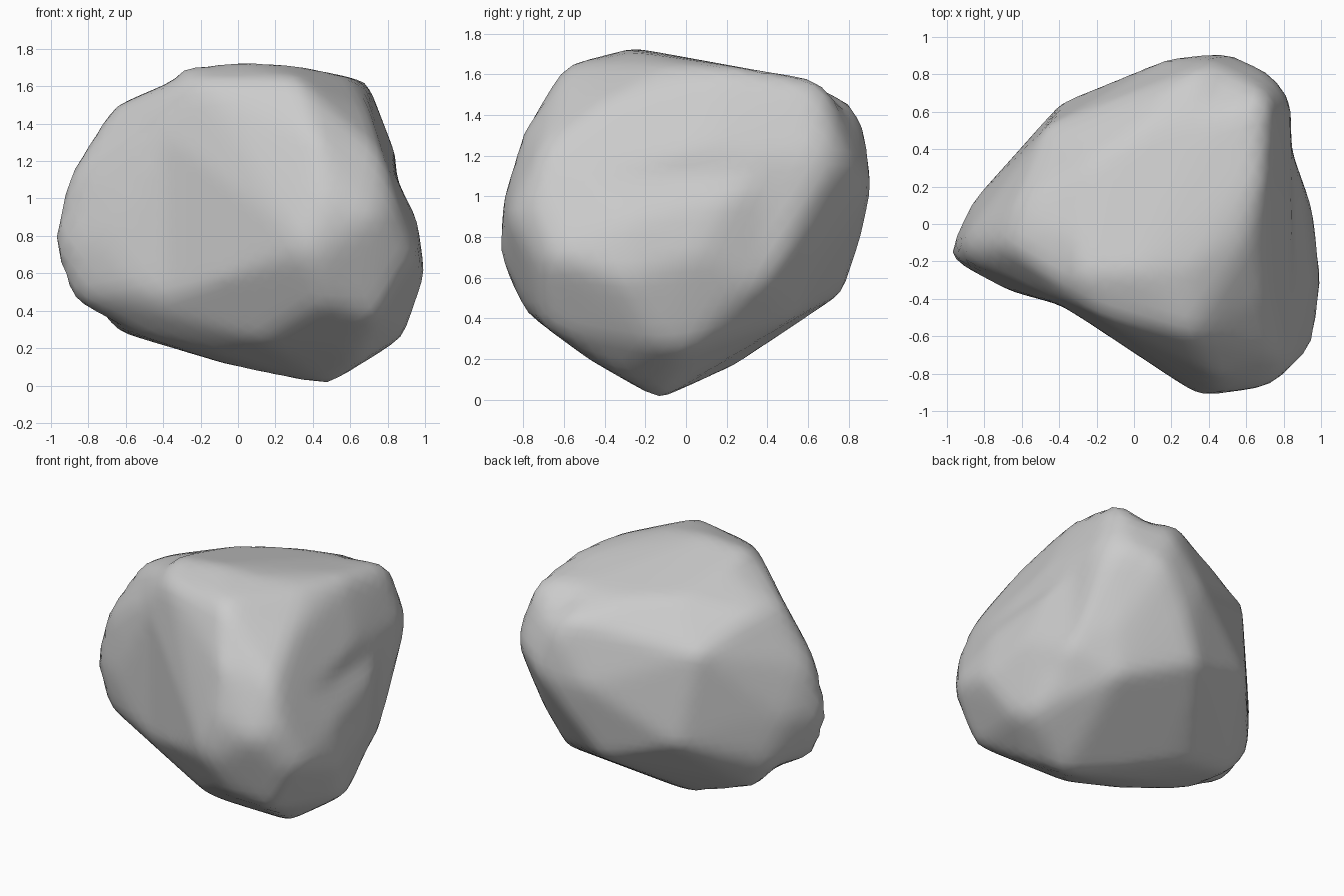
import bpy, bmesh
from math import radians, sin, cos
from mathutils import Vector
from mathutils.bvhtree import BVHTree

if "Cube" in bpy.data.objects:
    bpy.data.objects.remove(bpy.data.objects["Cube"])

MID = Vector((0, 0, .865))       # middle of the boulder's bounding box
CORE = Vector((.12, -.02, .87))  # point the surface is measured from

# Carving profiles, seen along six directions
FRONT = [(-.3, 1.7), (0, 1.73), (.31, 1.71), (.69, 1.63), (.84, 1.24), (.85, 1.1), (.96, .88),
         (1, .59), (.89, .26), (.48, 0), (-.05, .11), (-.65, .29), (-.88, .45), (-1, .76),
         (-.9, 1.12), (-.67, 1.49), (-.34, 1.63)]
SIDE = [(-.26, 1.73), (-.6, 1.64), (-.8, 1.32), (-.9, 1), (-.92, .69), (-.79, .42), (-.5, .2),
        (-.13, 0), (.22, .16), (.78, .53), (.86, .78), (.91, 1.03), (.88, 1.32), (.82, 1.45),
        (.66, 1.57), (.4, 1.61)]
TOP = [(-1, -.18), (-.87, .11), (-.61, .4), (-.39, .65), (.17, .88), (.51, .92), (.73, .81),
       (.84, .66), (.84, .4), (.96, .06), (1, -.31), (.96, -.64), (.73, -.87), (.35, -.92),
       (-.27, -.51), (-.4, -.43), (-.66, -.36)]
FRONT_RIGHT = [(-.92, .08), (-.82, -.22), (-.19, -.79), (.33, -.95), (.7, -.78), (.82, -.5),
               (.91, -.35), (1.04, .08), (1.07, .36), (.96, .7), (.33, .8), (.03, .81),
               (-.44, .75), (-.62, .69), (-.83, .4)]
BACK_LEFT = [(-1.07, .3), (-1.06, .14), (-.9, -.23), (-.76, -.47), (.04, -.77), (.43, -.74),
             (.58, -.6), (.82, -.53), (.92, -.28), (.83, .08), (.62, .46), (.45, .81),
             (.09, .99), (-.46, .88), (-.73, .76), (-.96, .57)]
BACK_RIGHT = [(-1.16, -.13), (-1.01, -.47), (-.44, -.7), (-.06, -.745), (.3, -.75), (.56, -.7),
              (.72, -.51), (.74, -.32), (.69, .43), (.28, .93), (.08, .95), (-.11, 1.09),
              (-.35, .99), (-.79, .59), (-1.04, .3), (-1.13, .08)]


def view(profile, azimuth, elevation, origin):
    """Place a profile in space: its right and up axes, and points around the core."""
    a, e = radians(azimuth), radians(elevation)
    right = Vector((cos(a), sin(a), 0))
    up = Vector((-sin(a) * sin(e), cos(a) * sin(e), cos(e)))
    c = CORE - origin
    pts = [(x - c.dot(right), y - c.dot(up)) for x, y in profile]
    return right, up, pts


ZERO = Vector((0, 0, 0))
VIEWS = [view(FRONT, 0, 0, ZERO), view(SIDE, 90, 0, ZERO), view(TOP, 0, 90, ZERO),
         view(FRONT_RIGHT, 35, 25, MID), view(BACK_LEFT, 215, 25, MID),
         view(BACK_RIGHT, 140, -30, MID)]


def reach(d, right, up, pts):
    """Distance from the core to the profile, in multiples of d."""
    qx, qy = d.dot(right), d.dot(up)
    for (ax, ay), (bx, by) in zip(pts, pts[1:] + pts[:1]):
        ex, ey = bx - ax, by - ay
        den = qx * ey - qy * ex
        if abs(den) < 1e-9:
            continue
        r = (ax * ey - ay * ex) / den
        u = (ax * qy - ay * qx) / den
        if r > 0 and -1e-6 <= u <= 1 + 1e-6:
            return r
    return 10


def touch_points():
    """Every profile corner, set at the middle of the depth the other profiles allow."""
    for w in VIEWS:
        right, up, pts = w
        depth = right.cross(up)
        others = [o for o in VIEWS if o is not w]
        for x, y in pts:
            line = [right * x + up * y + depth * (i * .02) for i in range(-65, 66)]
            room = [min(reach(p, *o) for o in others) for p in line]
            limit = min(max(room), 1.0) - .012
            span = [p for p, r in zip(line, room) if r >= limit]
            yield (span[0] + span[-1]) / 2


# Envelope through the touch points
hull = bmesh.new()
for p in touch_points():
    hull.verts.new(p)
bmesh.ops.convex_hull(hull, input=hull.verts[:])
tree = BVHTree.FromBMesh(hull)
hull.free()

# Sphere fitted to the envelope and trimmed by the profiles
bm = bmesh.new()
bmesh.ops.create_icosphere(bm, subdivisions=5, radius=1)
for v in bm.verts:
    d = v.co.normalized()
    hit = tree.ray_cast(d * 4, -d)[0]
    v.co = CORE + d * min([hit.length if hit else 10] + [reach(d, *w) for w in VIEWS])
bmesh.ops.smooth_vert(bm, verts=bm.verts[:], factor=.5,
                      use_axis_x=True, use_axis_y=True, use_axis_z=True)
bmesh.ops.recalc_face_normals(bm, faces=bm.faces[:])
for f in bm.faces:
    f.smooth = True

mesh = bpy.data.meshes.new("boulder")
bm.to_mesh(mesh)
bm.free()
bpy.context.collection.objects.link(bpy.data.objects.new("boulder", mesh))
